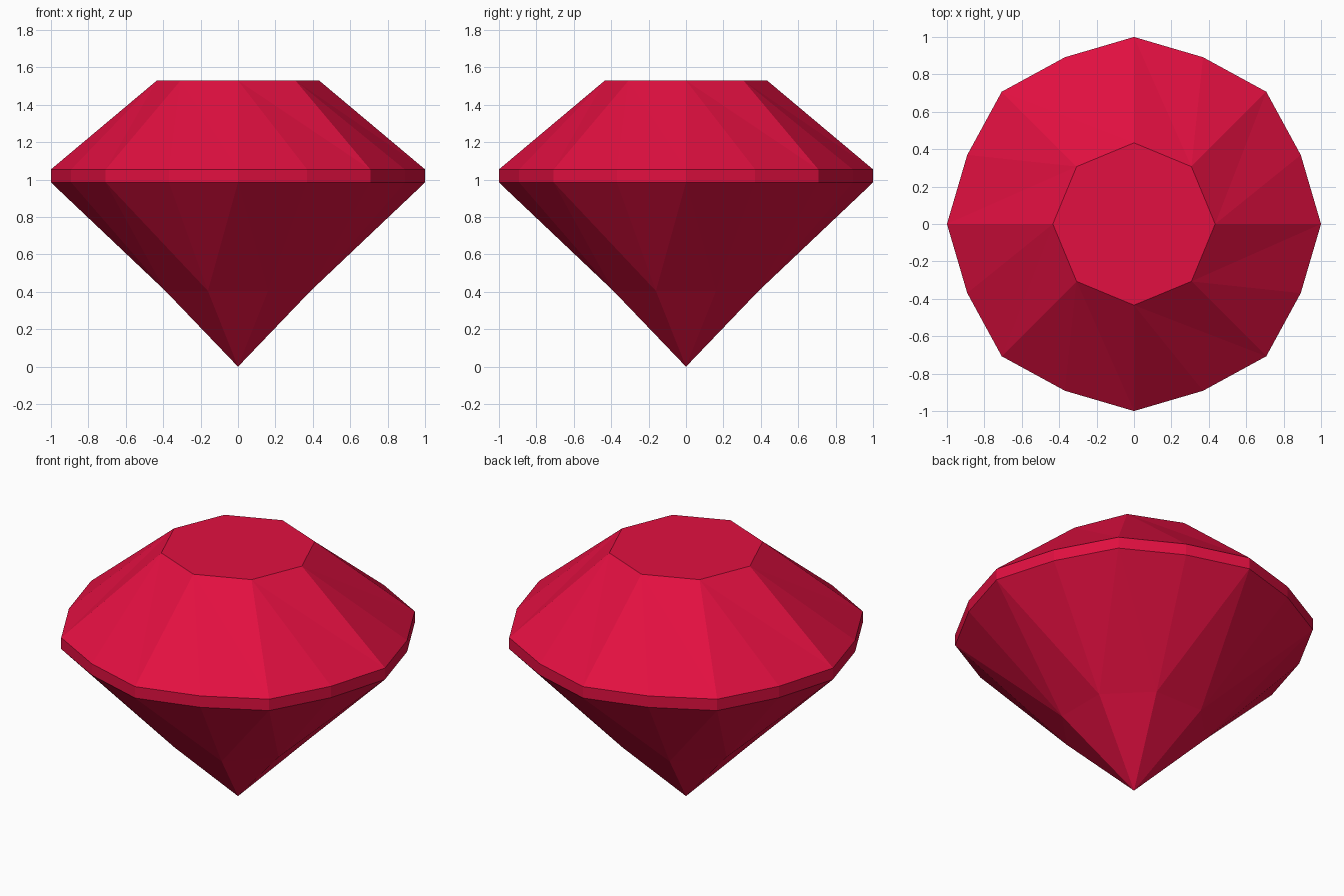
import bpy, bmesh, math

if "Cube" in bpy.data.objects:
    bpy.data.objects.remove(bpy.data.objects["Cube"])

N = 8                      # main facets around the stone
STEP = 2 * math.pi / N


def ring(bm, count, radii, z, offset=0.0):
    """Ring of vertices whose radius cycles through radii."""
    verts = []
    for i in range(count):
        a = offset + 2 * math.pi * i / count
        r = radii[i % len(radii)]
        verts.append(bm.verts.new((r * math.cos(a), r * math.sin(a), z)))
    return verts


bm = bmesh.new()
girdle_radii = (1.0, 0.965)
culet = bm.verts.new((0, 0, 0))
mid = ring(bm, N, (0.42,), 0.405, STEP / 2)
low = ring(bm, 2 * N, girdle_radii, 0.985)
high = ring(bm, 2 * N, girdle_radii, 1.055)
table = ring(bm, N, (0.434,), 1.53)

# Flat table on top
bm.faces.new(table)

for i in range(N):
    j = (i + 1) % N
    a, b, c = 2 * i, 2 * i + 1, 2 * j
    # Crown: a fan from each table corner
    bm.faces.new((table[i], high[a], high[b]))
    bm.faces.new((table[i], high[b], high[c]))
    bm.faces.new((table[i], high[c], table[j]))
    # Girdle band
    bm.faces.new((low[a], low[b], high[b], high[a]))
    bm.faces.new((low[b], low[c], high[c], high[b]))
    # Pavilion: upper facets, then the point
    bm.faces.new((mid[i], low[b], low[a]))
    bm.faces.new((mid[i], low[c], low[b]))
    bm.faces.new((mid[i], mid[j], low[c]))
    bm.faces.new((culet, mid[j], mid[i]))

bmesh.ops.recalc_face_normals(bm, faces=bm.faces[:])
mesh = bpy.data.meshes.new("gemstone")
bm.to_mesh(mesh)
bm.free()

# Single crimson colour
crimson = bpy.data.materials.new("crimson")
crimson.diffuse_color = (0.76, 0.005, 0.052, 1.0)
crimson.use_nodes = True
crimson.node_tree.nodes["Principled BSDF"].inputs["Base Color"].default_value = crimson.diffuse_color
mesh.materials.append(crimson)

gem = bpy.data.objects.new("gemstone", mesh)
bpy.context.collection.objects.link(gem)
